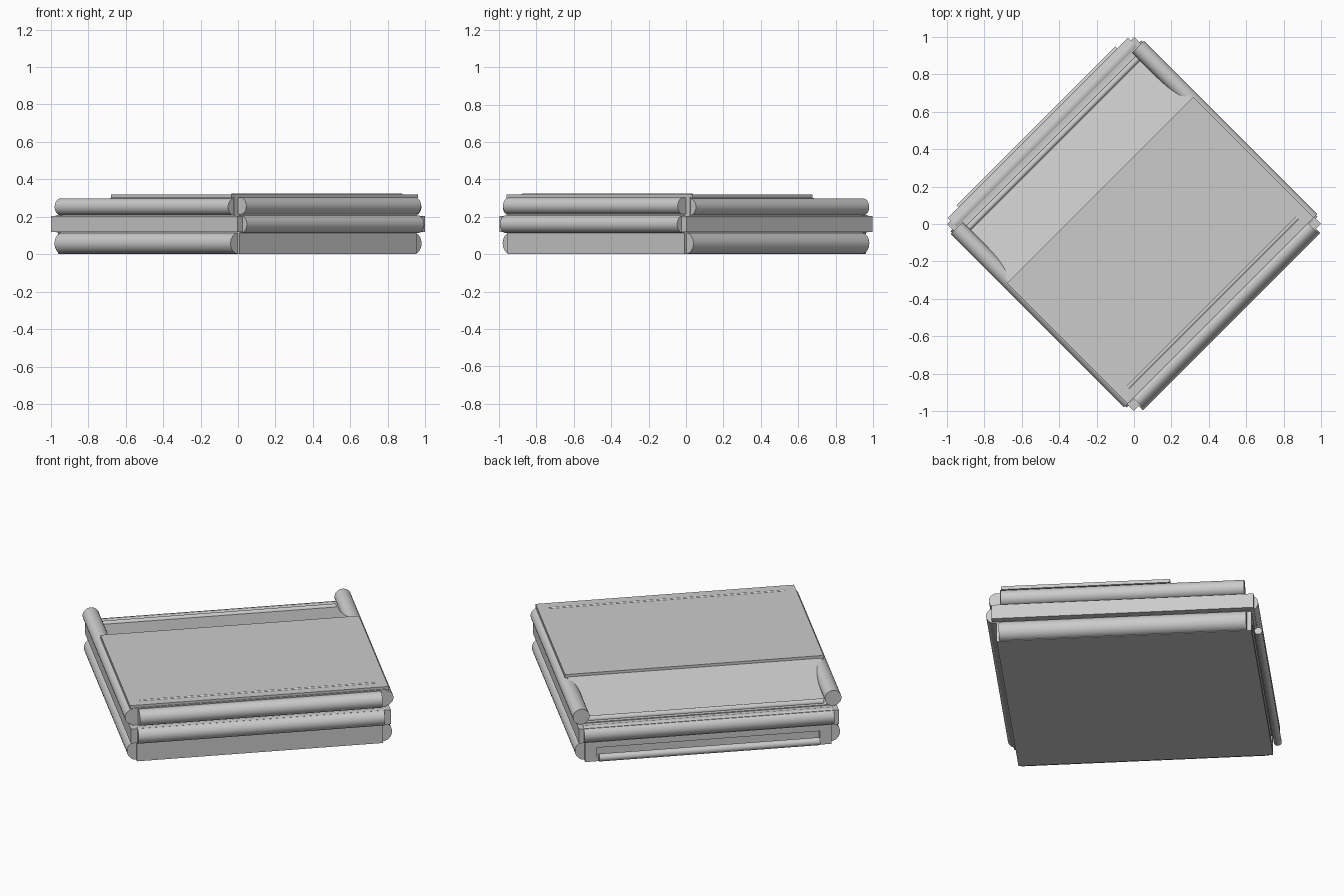
import bpy, bmesh, math
from mathutils import Matrix

if "Cube" in bpy.data.objects:
    bpy.data.objects.remove(bpy.data.objects["Cube"])

TURN = Matrix.Rotation(math.radians(45), 4, 'Z')   # the whole model sits corner-on


def finish(name, bm):
    bmesh.ops.recalc_face_normals(bm, faces=bm.faces)
    me = bpy.data.meshes.new(name)
    bm.to_mesh(me)
    bm.free()
    ob = bpy.data.objects.new(name, me)
    bpy.context.collection.objects.link(ob)
    ob.matrix_world = TURN
    return ob


def extrude_profile(name, pts, u):
    """Side profile in (v, z), extruded across -u..u."""
    bm = bmesh.new()
    face = bm.faces.new([bm.verts.new((-u, v, z)) for v, z in pts])
    ext = bmesh.ops.extrude_face_region(bm, geom=[face])
    new = [g for g in ext['geom'] if isinstance(g, bmesh.types.BMVert)]
    bmesh.ops.translate(bm, vec=(2 * u, 0, 0), verts=new)
    return finish(name, bm)


def box(name, u, v0, v1, z0, z1):
    return extrude_profile(name, [(v0, z0), (v1, z0), (v1, z1), (v0, z1)], u)


def roll(name, axis, offset, z, r, length):
    """Horizontal cylinder along local axis 'u' or 'v'."""
    bm = bmesh.new()
    bmesh.ops.create_cone(bm, cap_ends=True, segments=32, radius1=r, radius2=r, depth=length)
    rot = Matrix.Rotation(math.pi / 2, 4, 'Y' if axis == 'u' else 'X')
    pos = (0, offset, z) if axis == 'u' else (offset, 0, z)
    bm.transform(Matrix.Translation(pos) @ rot)
    for f in bm.faces:
        f.smooth = len(f.verts) == 4
    return finish(name, bm)


# Base with a long slot in its back face
h = 0.13
extrude_profile("base", [(-.68, 0), (.66, 0), (.66, h), (-.68, h)], .67)
box("base_back_lower", .67, .655, .69, 0, .025)
box("base_back_upper", .67, .655, .69, .08, h)
for side, s in (("left", -1), ("right", 1)):
    bm = bmesh.new()
    bmesh.ops.create_cube(bm, size=1)
    bm.transform(Matrix.Translation((s * .638, .6725, .0525)) @ Matrix.Diagonal((.064, .035, .055, 1)))
    finish("base_back_end_" + side, bm)

# Middle slab and upper body, which slopes down toward the back
box("middle_slab", .707, -.705, .705, .12, .205)
extrude_profile("upper_body", [(-.66, .2), (.64, .2), (.64, .21), (.25, .306), (-.66, .306)], .69)
box("top_plate", .703, -.655, .255, .30, .32)

# Padded rolls on the two sides
for side, s in (("left", -1), ("right", 1)):
    roll("upper_side_roll_" + side, 'v', s * .685, .253, .045, 1.31)
    roll("lower_side_roll_" + side, 'v', s * .665, .058, .056, 1.33)

# Padded rolls on the front and back
roll("upper_front_roll", 'u', -.678, .258, .045, 1.32)
roll("middle_front_roll", 'u', -.69, .16, .047, 1.34)
roll("middle_back_roll", 'u', .68, .163, .047, 1.36)
roll("low_back_bar", 'u', .721, .035, .021, 1.2)

# Thin bars on the top surface
roll("front_top_bar", 'u', -.594, .310, .0135, 1.28)
roll("back_top_bar", 'u', .61, .216, .017, 1.28)
